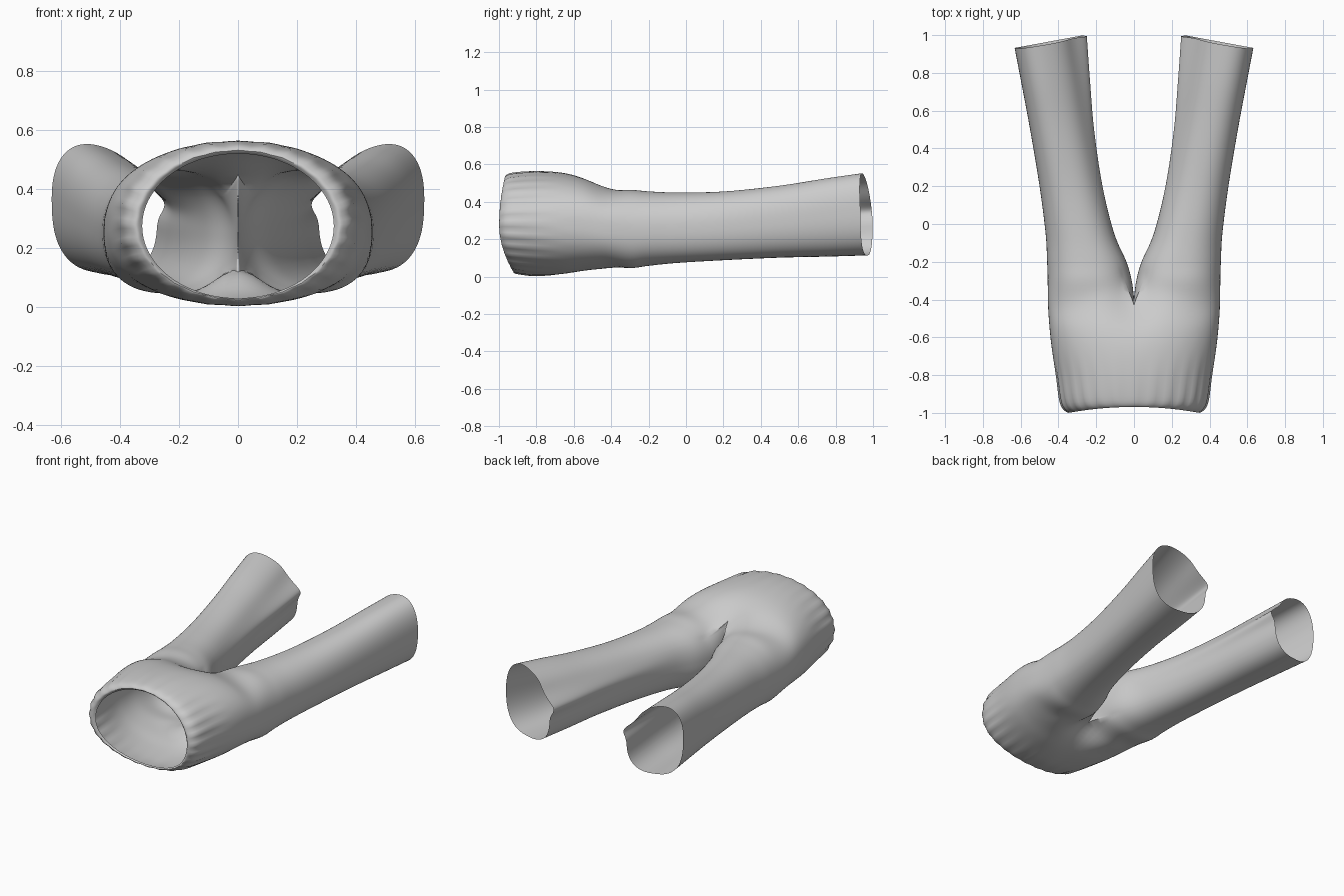
import bpy
import bmesh
from math import sin, cos, pi, sqrt, exp, copysign
from mathutils import Vector

cube = bpy.data.objects.get("Cube")
if cube:
    bpy.data.objects.remove(cube, do_unlink=True)

ARC = 56      # points over the outer side of one half
INNER = 32    # points over the inner side of a leg
STEPS = 5     # rows between two sections
SPREAD = 0.8  # share of a half turn from the leg's outer side to its inner edge

# Hip sections: y, half width, bottom, top, roundness, top dip, bottom dip, pleat, rim bow
HIPS = [
    (-0.955, 0.325, 0.030, 0.520, 1.00, 0.00, 0.00, 0.000, 0.030),
    (-0.968, 0.350, 0.025, 0.534, 1.00, 0.00, 0.00, 0.002, 0.030),
    (-0.930, 0.388, 0.016, 0.553, 0.95, 0.00, 0.00, 0.004, 0.020),
    (-0.800, 0.412, 0.004, 0.563, 0.92, 0.00, 0.00, 0.002, 0.000),
    (-0.660, 0.435, 0.006, 0.555, 0.86, 0.00, 0.01, 0.000, 0.000),
    (-0.550, 0.447, 0.018, 0.533, 0.81, 0.01, 0.03, 0.000, 0.000),
    (-0.430, 0.455, 0.028, 0.490, 0.77, 0.04, 0.09, 0.000, 0.000),
]
# Leg sections: y, inner x, outer x, bottom, top, roundness below, tilt, fold, hem slant
LEGS = [
    (-0.30, 0.012, 0.457, 0.046, 0.464, 0.82, 0.00, 0.000, 0.00),
    (-0.20, 0.040, 0.460, 0.058, 0.456, 0.82, 0.00, 0.000, 0.00),
    (-0.05, 0.105, 0.468, 0.073, 0.450, 0.82, 0.00, 0.000, 0.00),
    (0.20, 0.168, 0.500, 0.088, 0.455, 0.82, 0.01, 0.003, 0.00),
    (0.50, 0.217, 0.550, 0.102, 0.485, 0.80, 0.03, 0.008, 0.00),
    (0.75, 0.247, 0.595, 0.108, 0.522, 0.78, 0.05, 0.016, 0.01),
    (0.965, 0.275, 0.632, 0.115, 0.550, 0.76, 0.06, 0.026, 0.033),
]


def power(value, exponent):
    return copysign(abs(value) ** exponent, value)


def hip_point(section, k):
    y, width, low, high, rnd, top_dip, low_dip, pleat, bow = section
    t = pi * k / ARC
    edge = 0 if k in (0, ARC) else sin(t)
    gather = 1 + pleat / width * cos(28 * t)
    x = width * power(edge, rnd) * gather
    side = power(cos(t), rnd)
    dip = top_dip if side > 0 else low_dip
    drop = dip * exp(-(x / 0.12) ** 2)
    z = (low + high) / 2 + ((high - low) / 2 * gather - drop) * side
    # the rim bows forward at the sides and leans back underneath
    y += bow * (1.5 * max(0, -side) ** 2 - (x / width) ** 2)
    return Vector((x, y, z))


def leg_point(section, k):
    y, x0, x1, low, high, below, tilt, fold, slant = section
    if k <= ARC:
        angle = SPREAD * pi * (1 - 2 * k / ARC)
    else:
        angle = -SPREAD * pi - 2 * (1 - SPREAD) * pi * (k - ARC) / INNER
    rnd = below if sin(angle) < 0 else 0.9
    c, s = power(cos(angle), rnd), power(sin(angle), rnd)
    half = (high - low) / 2
    x = (x0 + x1) / 2 + (x1 - x0) / 2 * c
    crease = 1.2 * exp(-((s - 0.3) / 0.22) ** 2) - 0.7 * exp(-((s - 0.75) / 0.22) ** 2)
    x -= fold * max(0, -c) * crease
    # the upper side of the leg tilts outward more than the lower
    z = (low + high) / 2 + (sqrt(half ** 2 - tilt ** 2) * s if s > 0 else half * s)
    z += tilt * c * (0.6 + 0.4 * s)
    return Vector((x, y - slant * (c + 0.4 * max(0, s)), z))


def crotch_point(k):
    # the seam between the legs, running from underside to top
    t = (k - ARC) / INNER
    point = hip_point(HIPS[-1], ARC).lerp(hip_point(HIPS[-1], 0), t)
    point.y += 0.04 * sin(pi * t)
    return point


def smooth_path(points):
    # curve through every given point
    path = []
    ends = [points[0]] + points + [points[-1]]
    for a, b, c, d in zip(ends, ends[1:], ends[2:], ends[3:]):
        for i in range(STEPS):
            t = i / STEPS
            path.append(0.5 * (2 * b + (c - a) * t
                               + (2 * a - 5 * b + 4 * c - d) * t ** 2
                               + (3 * b - a - 3 * c + d) * t ** 3))
    return path + [points[-1]]


# Lengthwise strands of cloth for one half
bm = bmesh.new()
seam_row = (len(HIPS) - 1) * STEPS
strands = []
for k in range(ARC + INNER):
    leg = [leg_point(s, k) for s in LEGS]
    if k <= ARC:
        path = smooth_path([hip_point(s, k) for s in HIPS] + leg)
        if k in (0, ARC):
            for p in path[:seam_row + 1]:
                p.x = 0
        first = 0
    else:
        path = smooth_path([crotch_point(k)] + leg)
        first = seam_row
    strands.append({first + i: bm.verts.new(p) for i, p in enumerate(path)})

# Weave neighbouring strands together
for k, left in enumerate(strands):
    right = strands[(k + 1) % len(strands)]
    start = 0 if k < ARC else seam_row
    for row in range(start, max(left)):
        bm.faces.new((left[row], left[row + 1], right[row + 1], right[row]))
bm.normal_update()
outer = max(bm.faces, key=lambda f: f.calc_center_median().x)
if outer.normal.x < 0:
    bmesh.ops.reverse_faces(bm, faces=bm.faces[:])

mesh = bpy.data.meshes.new("trousers")
bm.to_mesh(mesh)
bm.free()
trousers = bpy.data.objects.new("trousers", mesh)
bpy.context.collection.objects.link(trousers)

# The other half
mirror = trousers.modifiers.new("other_half", 'MIRROR')
mirror.merge_threshold = 0.0005

bpy.context.view_layer.objects.active = trousers
trousers.select_set(True)
bpy.ops.object.shade_smooth_by_angle(angle=0.7)
